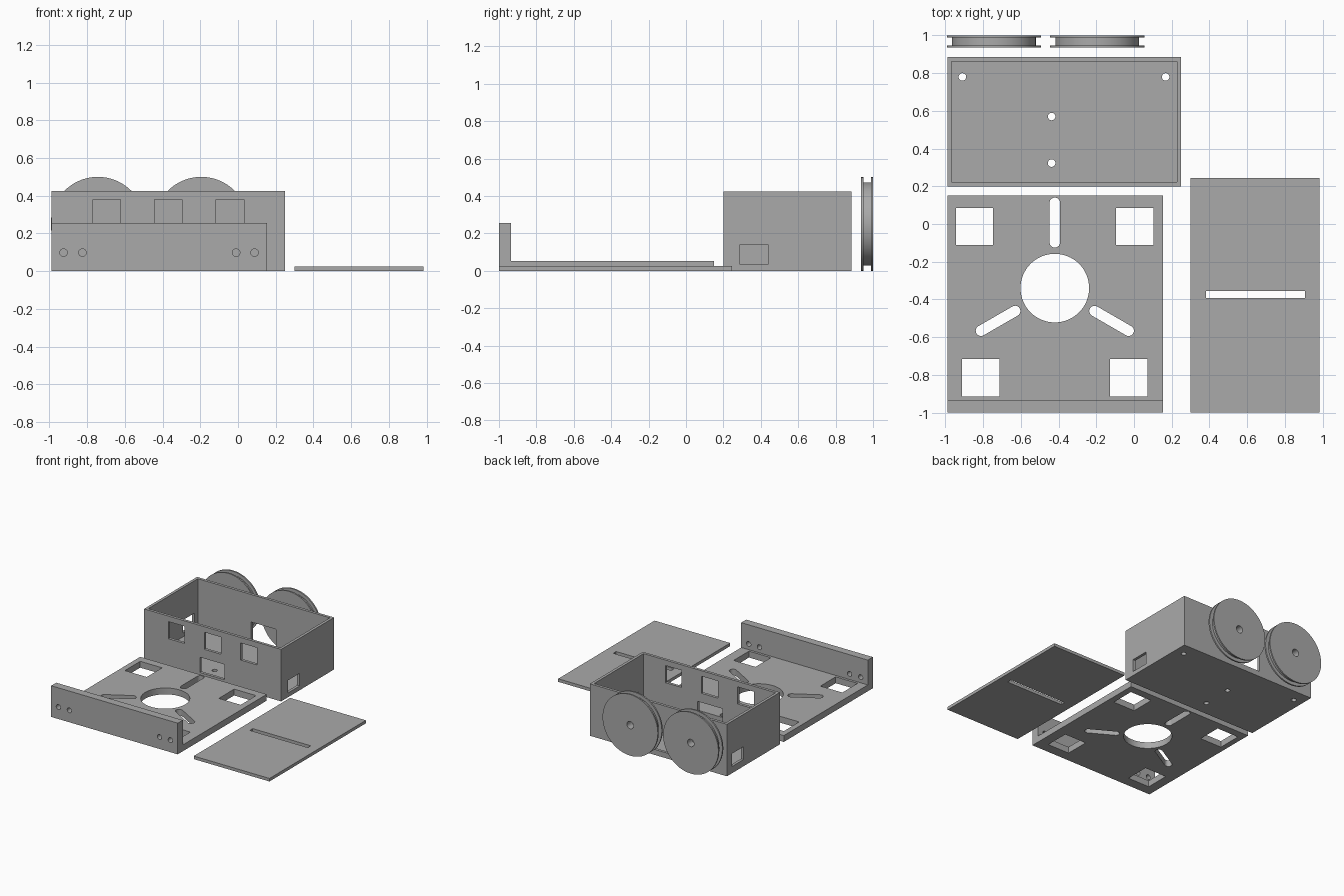
import bpy, bmesh, math
from mathutils import Matrix, Vector

if "Cube" in bpy.data.objects:
    bpy.data.objects.remove(bpy.data.objects["Cube"])

grey = bpy.data.materials.new("plain grey")
grey.diffuse_color = (0.4, 0.4, 0.4, 1)
grey.use_nodes = True
grey.node_tree.nodes["Principled BSDF"].inputs["Base Color"].default_value = grey.diffuse_color


def block(name, lo, hi):
    """Axis-aligned box between two corners."""
    lo, hi = Vector(lo), Vector(hi)
    bm = bmesh.new()
    bmesh.ops.create_cube(bm, size=1)
    size = hi - lo
    for v in bm.verts:
        v.co = Vector(a * b for a, b in zip(v.co, size)) + (lo + hi) / 2
    return finish(name, bm)


def rod(name, centre, r, length, axis="Z", sides=32):
    """Cylinder along Z or Y."""
    bm = bmesh.new()
    rot = Matrix.Rotation(math.pi / 2, 4, "X") if axis == "Y" else Matrix()
    bmesh.ops.create_cone(bm, cap_ends=True, segments=sides, radius1=r, radius2=r,
                          depth=length, matrix=Matrix.Translation(centre) @ rot)
    return finish(name, bm)


def slot(name, centre, angle, r0, r1, w):
    """Round-ended slot cutter pointing away from a centre."""
    bm = bmesh.new()
    pts = []
    for mid, start in ((r1 - w, -90), (r0 + w, 90)):
        for i in range(13):
            a = math.radians(start + i * 15)
            pts.append((mid + w * math.cos(a), w * math.sin(a), -0.1))
    face = bm.faces.new([bm.verts.new(p) for p in pts])
    ext = bmesh.ops.extrude_face_region(bm, geom=[face])["geom"]
    bmesh.ops.translate(bm, vec=(0, 0, 0.3),
                        verts=[g for g in ext if isinstance(g, bmesh.types.BMVert)])
    bmesh.ops.recalc_face_normals(bm, faces=bm.faces)
    bm.transform(Matrix.Translation(centre) @ Matrix.Rotation(math.radians(angle), 4, "Z"))
    return finish(name, bm)


def finish(name, bm):
    me = bpy.data.meshes.new(name)
    bm.to_mesh(me)
    bm.free()
    me.materials.append(grey)
    ob = bpy.data.objects.new(name, me)
    bpy.context.collection.objects.link(ob)
    return ob


def combine(ob, others, op="DIFFERENCE"):
    """Cut or join parts, then remove the helpers."""
    bpy.context.view_layer.objects.active = ob
    for c in others:
        c.hide_render = True
        m = ob.modifiers.new("bool", "BOOLEAN")
        m.operation, m.solver, m.object = op, "EXACT", c
        bpy.ops.object.modifier_apply(modifier=m.name)
        bpy.data.objects.remove(c)


def smooth(ob):
    bpy.ops.object.select_all(action="DESELECT")
    ob.select_set(True)
    bpy.context.view_layer.objects.active = ob
    bpy.ops.object.shade_smooth_by_angle(angle=math.radians(30))


# Open-topped housing
X0, X1, Y0, Y1, T = -0.99, 0.25, 0.20, 0.885, 0.023
box = block("housing", (X0, Y0, 0), (X1, Y1, 0.425))
cuts = [block("cavity", (X0 + T, Y0 + T, T), (X1 - T, Y1 - T, 0.6))]
# front sensor windows, lower front and rear openings
for x in (-0.77, -0.444, -0.117):
    cuts.append(block("window", (x, Y0 - 0.1, 0.24), (x + 0.148, Y0 + 0.1, 0.38)))
cuts.append(block("low_window", (-0.485, Y0 - 0.1, 0.04), (-0.26, Y0 + 0.1, 0.165)))
cuts.append(block("rear_window", (-0.485, Y1 - 0.1, 0.045), (-0.26, Y1 + 0.1, 0.20)))
# side openings
cuts.append(block("right_window", (X1 - 0.1, 0.287, 0.035), (X1 + 0.1, 0.44, 0.138)))
cuts.append(block("left_window", (X0 - 0.1, 0.67, 0.055), (X0 + 0.1, 0.82, 0.16)))
# screw holes in the floor
for x, y in ((-0.91, 0.78), (0.168, 0.78), (-0.437, 0.57), (-0.437, 0.323)):
    cuts.append(rod("screw", (x, y, 0), 0.02, 0.2))
combine(box, cuts)
smooth(box)

# Base plate with upright front flange
plate = block("base_plate", (-0.99, -1, 0), (0.155, 0.15, 0.052))
combine(plate, [block("flange", (-0.99, -1, 0), (0.155, -0.935, 0.255))], "UNION")
hub = (-0.42, -0.34, 0)
cuts = [rod("hub_hole", hub, 0.182, 0.3, sides=64)]
cuts += [slot("slot", hub, a, 0.215, 0.48, 0.028) for a in (90, 210, 330)]
for x, y in ((-0.945, -0.112), (-0.095, -0.112), (-0.912, -0.915), (-0.127, -0.915)):
    cuts.append(block("square_hole", (x, y, -0.1), (x + 0.198, y + 0.198, 0.2)))
for x in (-0.925, -0.825, -0.01, 0.088):
    cuts.append(rod("bolt_hole", (x, -0.97, 0.098), 0.02, 0.2, "Y"))
combine(plate, cuts)
smooth(plate)

# Flat lid with a narrow slit
lid = block("lid", (0.30, -1, 0), (0.985, 0.245, 0.025))
combine(lid, [block("slit", (0.382, -0.393, -0.1), (0.907, -0.355, 0.1))])

# Grooved wheels: lathe a closed section around the axle
PROFILE = [(0.03, 0.936), (0.25, 0.936), (0.25, 0.948), (0.222, 0.948),
           (0.222, 0.988), (0.25, 0.988), (0.25, 1.0), (0.03, 1.0)]
for name, cx in (("left_wheel", -0.743), ("right_wheel", -0.195)):
    bm = bmesh.new()
    n = 72
    rings = []
    for i in range(n):
        a = 2 * math.pi * i / n
        rings.append([bm.verts.new((cx + r * math.cos(a), y, 0.25 + r * math.sin(a)))
                      for r, y in PROFILE])
    for i in range(n):
        p, q = rings[i], rings[(i + 1) % n]
        for j in range(len(PROFILE)):
            k = (j + 1) % len(PROFILE)
            bm.faces.new((p[j], p[k], q[k], q[j]))
    bmesh.ops.recalc_face_normals(bm, faces=bm.faces)
    smooth(finish(name, bm))
